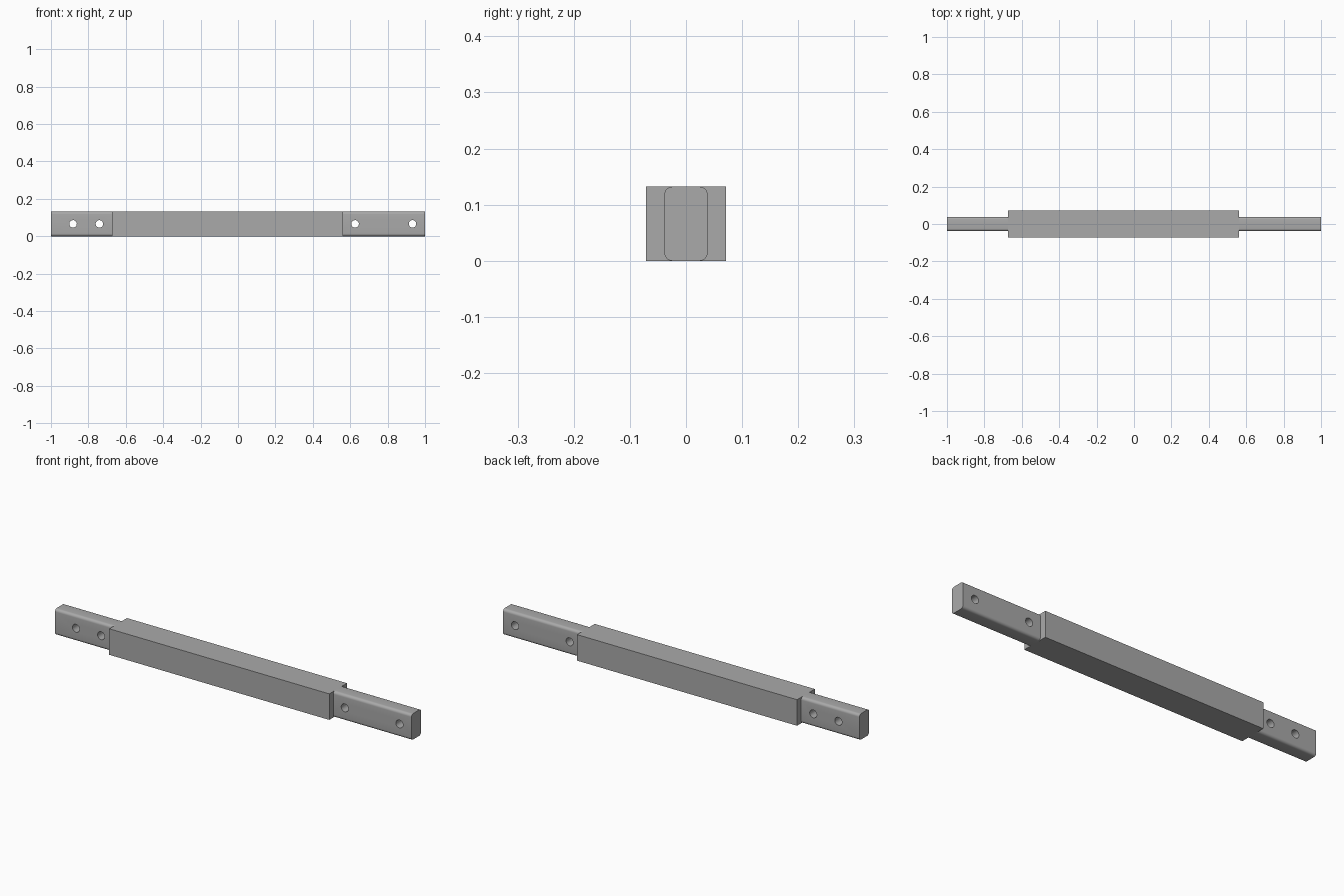
import bpy
from math import radians

cube = bpy.data.objects.get("Cube")
if cube:
    bpy.data.objects.remove(cube, do_unlink=True)

HEIGHT = 0.132
MID_Z = HEIGHT / 2
SLEEVE_MIN, SLEEVE_MAX = -0.673, 0.562

grey = bpy.data.materials.new("plain grey")
grey.use_nodes = True
colour = (0.4, 0.4, 0.4, 1)
grey.diffuse_color = colour
grey.node_tree.nodes["Principled BSDF"].inputs["Base Color"].default_value = colour


def make_bar(name, x0, x1, width):
    """Box running along x between two ends, standing on the ground."""
    bpy.ops.mesh.primitive_cube_add(size=1, location=((x0 + x1) / 2, 0, MID_Z))
    bar = bpy.context.object
    bar.name = name
    bar.scale = (x1 - x0, width, HEIGHT)
    bpy.ops.object.transform_apply(location=False, rotation=False, scale=True)
    bar.data.materials.append(grey)
    return bar


def round_long_edges(bar, radius):
    """Round only the four edges that run along x."""
    weight = bar.data.attributes.new("bevel_weight_edge", "FLOAT", "EDGE")
    for edge in bar.data.edges:
        a, b = (bar.data.vertices[i].co for i in edge.vertices)
        weight.data[edge.index].value = float(abs(a.x - b.x) > 0.01)
    bevel = bar.modifiers.new("rounded edges", "BEVEL")
    bevel.limit_method = "WEIGHT"
    bevel.width = radius
    bevel.segments = 6
    bpy.ops.object.modifier_apply(modifier=bevel.name)


def drill(bar, x):
    """Cut a round hole through the bar from front to back."""
    bpy.ops.mesh.primitive_cylinder_add(vertices=32, radius=0.02, depth=0.3,
                                        location=(x, 0, MID_Z),
                                        rotation=(radians(90), 0, 0))
    cutter = bpy.context.object
    cutter.hide_render = True
    bpy.context.view_layer.objects.active = bar
    cut = bar.modifiers.new("hole", "BOOLEAN")
    cut.operation = "DIFFERENCE"
    cut.solver = "EXACT"
    cut.object = cutter
    bpy.ops.object.modifier_apply(modifier=cut.name)
    bpy.data.objects.remove(cutter, do_unlink=True)


# Wide square-edged middle
make_bar("middle_sleeve", SLEEVE_MIN, SLEEVE_MAX, 0.142)

# Narrow drilled ends with rounded long edges
ends = [("right_end", -1, SLEEVE_MIN, (-0.882, -0.741)),
        ("left_end", SLEEVE_MAX, 1, (0.626, 0.933))]
for name, x0, x1, holes in ends:
    end = make_bar(name, x0, x1, 0.077)
    round_long_edges(end, 0.014)
    for x in holes:
        drill(end, x)
    bpy.ops.object.select_all(action="DESELECT")
    end.select_set(True)
    bpy.context.view_layer.objects.active = end
    bpy.ops.object.shade_smooth_by_angle(angle=radians(30))
